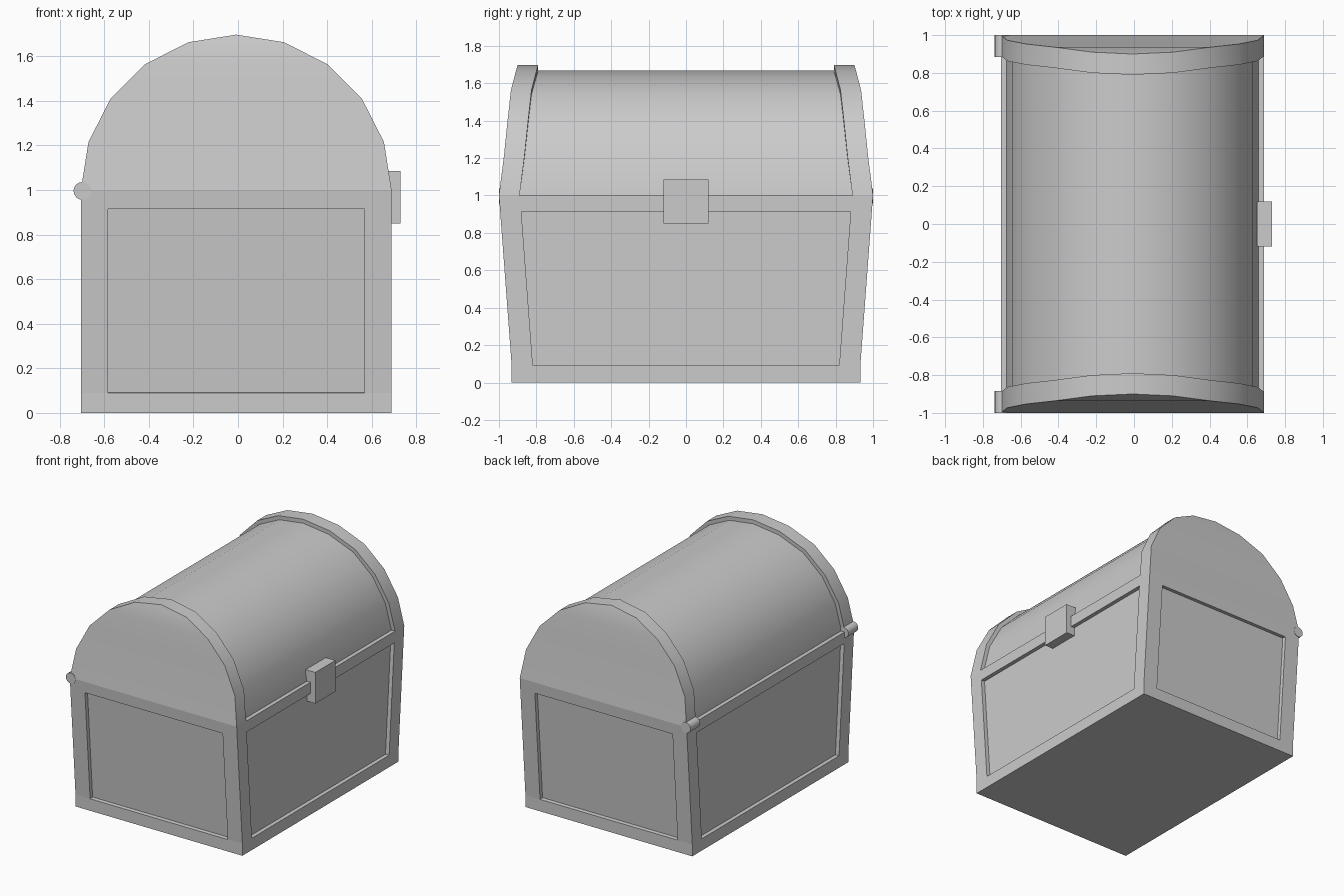
import bpy, bmesh, math
from mathutils import Vector, Matrix

if "Cube" in bpy.data.objects:
    bpy.data.objects.remove(bpy.data.objects["Cube"])

CX, HALF = -0.008, 0.697      # centre and half depth of the chest in x
DEPTH = 0.03                  # panel recess


def finish(name, bm, smooth=True):
    bmesh.ops.recalc_face_normals(bm, faces=bm.faces[:])
    mesh = bpy.data.meshes.new(name)
    bm.to_mesh(mesh)
    bm.free()
    ob = bpy.data.objects.new(name, mesh)
    bpy.context.collection.objects.link(ob)
    if smooth:
        bpy.ops.object.select_all(action='DESELECT')
        ob.select_set(True)
        bpy.context.view_layer.objects.active = ob
        bpy.ops.object.shade_smooth_by_angle(angle=math.radians(30))
    return ob


def box(bm, lo, hi):
    lo, hi = Vector(lo), Vector(hi)
    mat = Matrix.Translation((lo + hi) / 2) @ Matrix.Diagonal((*(hi - lo), 1))
    bmesh.ops.create_cube(bm, size=1, matrix=mat)


# Body: box cut into frame and panels, tapered towards the bottom
bm = bmesh.new()
box(bm, (CX - HALF, -1, 0), (CX + HALF, 1, 1))
cuts = [(2, 0.09), (2, 0.915), (0, CX - 0.575), (0, CX + 0.575), (1, -0.887), (1, 0.887)]
for axis, pos in cuts:
    co, no = Vector((0, 0, 0)), Vector((0, 0, 0))
    co[axis], no[axis] = pos, 1
    bmesh.ops.bisect_plane(bm, geom=bm.verts[:] + bm.edges[:] + bm.faces[:],
                           plane_co=co, plane_no=no)
for v in bm.verts:
    t = min(1, (1 - v.co.z) / 0.91)
    v.co.y -= math.copysign(0.068 * t, v.co.y)
bm.normal_update()
panels = []
for f in bm.faces:
    c = f.calc_center_median()
    if 0.1 < c.z < 0.9 and (abs(c.y) < 0.1 or abs(c.x - CX) < 0.1):
        panels.append(f)
bmesh.ops.inset_individual(bm, faces=panels, thickness=0, depth=-DEPTH)
finish("chest_body", bm, smooth=False)

# Lid: half-round rings lofted along y, recessed between the end bands
end_y = [1.0, 0.973, 0.953, 0.936, 0.91, 0.90]
N = 10
bm = bmesh.new()


def ring(side, radius, inset):
    verts = []
    for i in range(N + 1):
        a = math.pi * i / N
        y = side * (end_y[min(i, N - i)] - inset)
        verts.append(bm.verts.new((CX + radius * math.cos(a), y, 1 + radius * math.sin(a))))
    return verts


rings = [ring(s, r, d) for s, r, d in (
    (-1, HALF, 0), (-1, HALF, 0.11), (-1, HALF - DEPTH, 0.11),
    (1, HALF - DEPTH, 0.11), (1, HALF, 0.11), (1, HALF, 0))]
for a, b in zip(rings, rings[1:]):
    for i in range(N):
        bm.faces.new((a[i], a[i + 1], b[i + 1], b[i]))
for r in (rings[0], rings[-1]):
    for i in range(N // 2 - 1):
        bm.faces.new((r[i], r[i + 1], r[N - i - 1], r[N - i]))
    bm.faces.new((r[N // 2 - 1], r[N // 2], r[N // 2 + 1]))
finish("chest_lid", bm)

# Latch on the opening side
bm = bmesh.new()
box(bm, (0.65, -0.12, 0.85), (0.73, 0.12, 1.085))
finish("latch", bm, smooth=False)

# Two hinge barrels on the opposite side
for side, name in ((-1, "hinge_front"), (1, "hinge_back")):
    bm = bmesh.new()
    mat = Matrix.Translation((-0.698, side * 0.942, 0.996)) @ Matrix.Rotation(math.pi / 2, 4, 'X')
    bmesh.ops.create_cone(bm, cap_ends=True, segments=16, radius1=0.04, radius2=0.04,
                          depth=0.116, matrix=mat)
    finish(name, bm)
